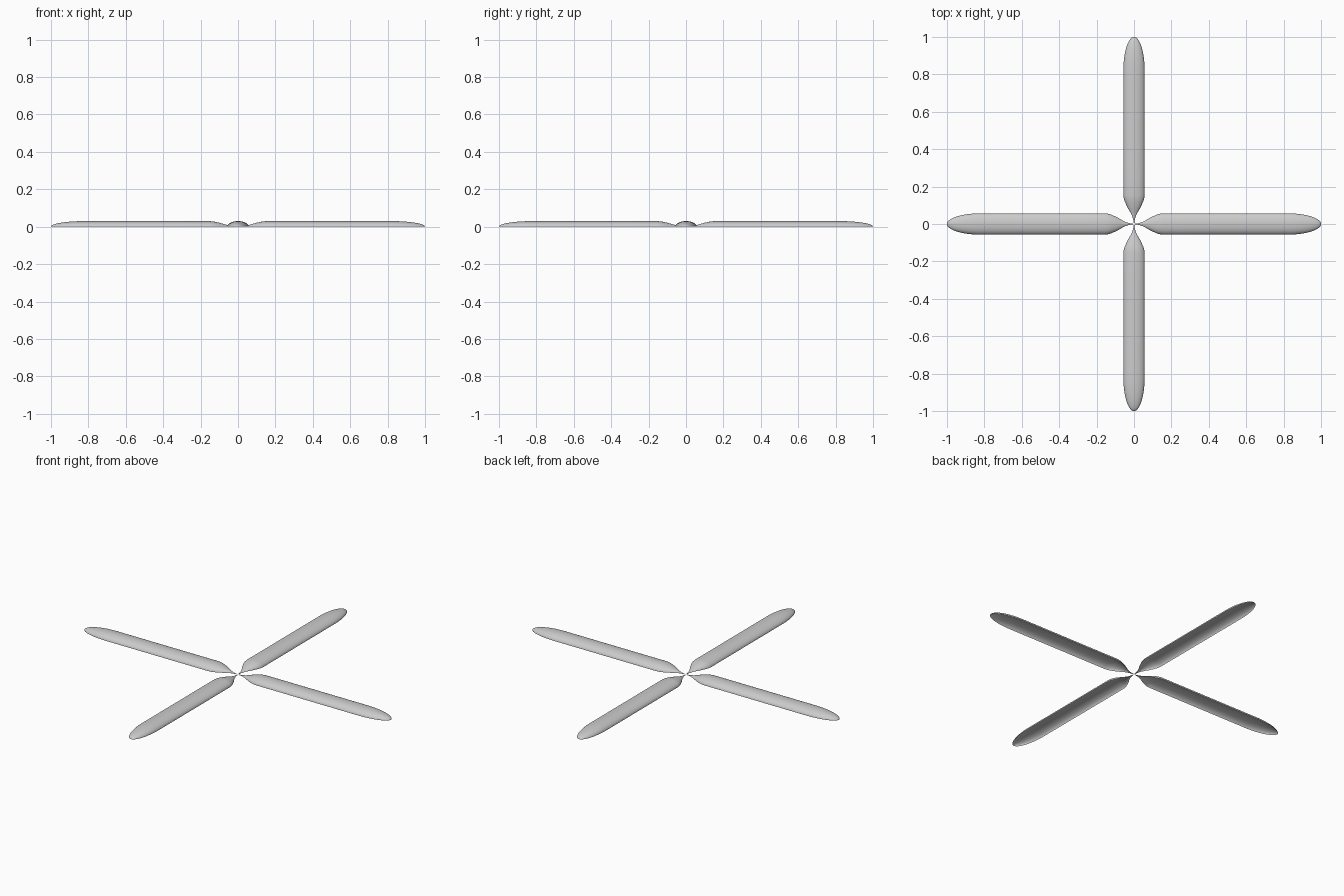
import bpy, bmesh, math

if "Cube" in bpy.data.objects:
    bpy.data.objects.remove(bpy.data.objects["Cube"])

HALF_WIDTH, HEIGHT = 0.057, 0.03
TIP_START, TIP_END = 0.82, 1.0
ARC_STEPS = 20

grey = bpy.data.materials.new("light_grey")
grey.diffuse_color = (0.6, 0.6, 0.6, 1)
grey.use_nodes = True
grey.node_tree.nodes["Principled BSDF"].inputs["Base Color"].default_value = grey.diffuse_color

# Stations along the blade: (distance from centre, width fraction)
root = [(0.005, 0.03), (0.02, 0.07), (0.035, 0.13), (0.05, 0.23), (0.065, 0.37),
        (0.08, 0.53), (0.1, 0.71), (0.12, 0.86), (0.135, 0.95), (0.155, 1.0)]
middle = [(0.3, 1.0), (0.45, 1.0), (0.6, 1.0), (0.75, 1.0)]
tip = []
for i in range(15):
    a = math.pi / 2 * i / 14
    tip.append((TIP_START + (TIP_END - TIP_START) * math.sin(a), max(math.cos(a), 0.002)))
stations = root + middle + tip


def make_blade(name, turn):
    """Hollow half-ellipse shell, open underneath, swept along its length."""
    bm = bmesh.new()
    rings = []
    for r, s in stations:
        ring = []
        for j in range(ARC_STEPS + 1):
            a = math.pi * j / ARC_STEPS
            ring.append(bm.verts.new((r, -HALF_WIDTH * s * math.cos(a),
                                      HEIGHT * s * math.sin(a))))
        rings.append(ring)
    for near, far in zip(rings, rings[1:]):
        for j in range(ARC_STEPS):
            bm.faces.new((near[j], far[j], far[j + 1], near[j + 1]))
    mesh = bpy.data.meshes.new(name)
    bm.to_mesh(mesh)
    bm.free()
    mesh.materials.append(grey)
    mesh.shade_smooth()
    blade = bpy.data.objects.new(name, mesh)
    blade.rotation_euler.z = turn
    bpy.context.collection.objects.link(blade)


# Four blades around the centre
for k, side in enumerate(("right", "back", "left", "front")):
    make_blade(side + "_blade", k * math.pi / 2)
